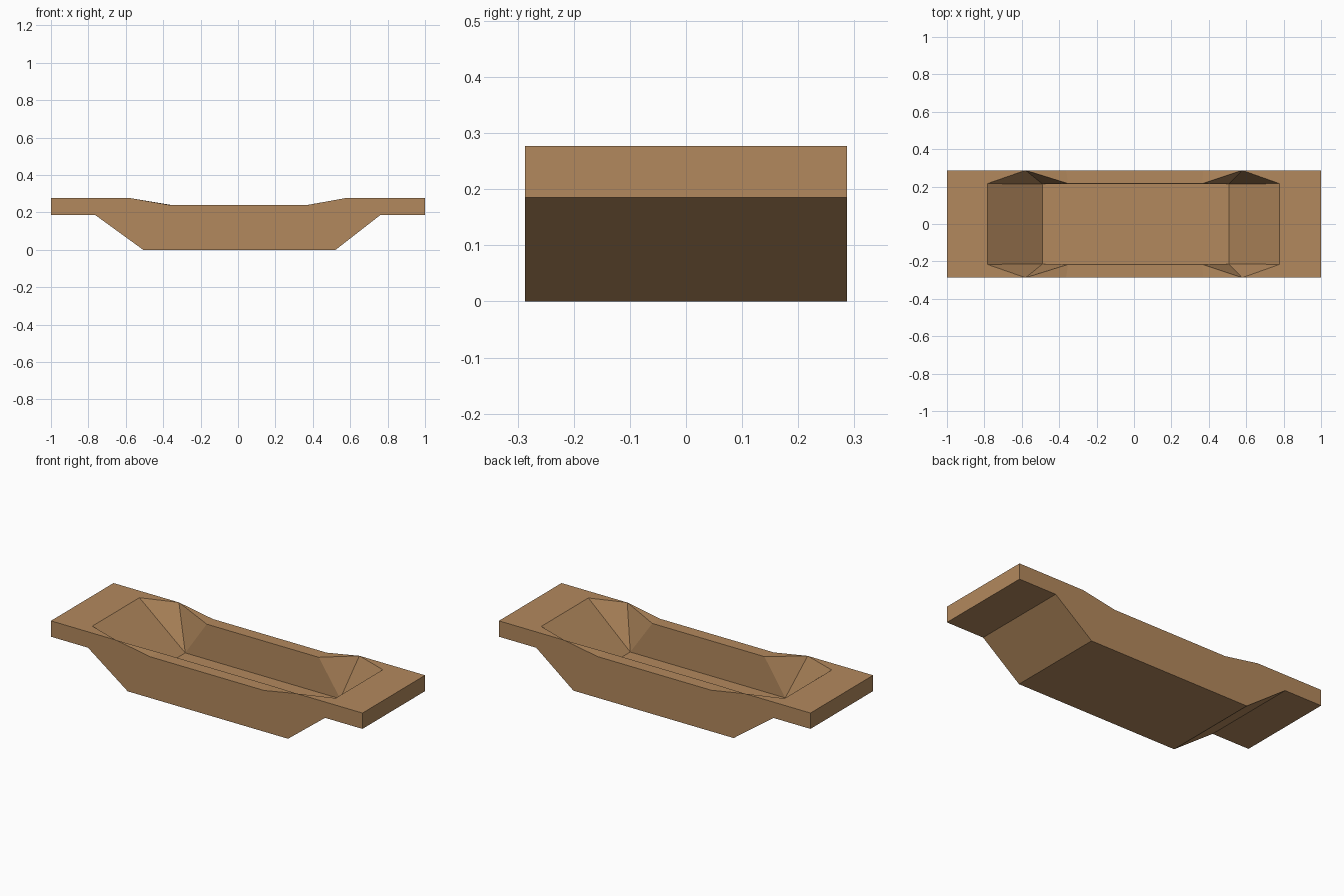
import bpy, bmesh

if "Cube" in bpy.data.objects:
    bpy.data.objects.remove(bpy.data.objects["Cube"])

W = 0.287                      # hull half width
INNER = 0.216                  # cockpit half width
TOP, SHEER, FLOOR = 0.277, 0.239, 0.037

# Side profile (x, z): first six points are the rim, the rest the underside
profile = [(-1, TOP), (-0.58, TOP), (-0.363, SHEER), (0.368, SHEER), (0.578, TOP), (1, TOP),
           (1, 0.185), (0.76, 0.185), (0.522, 0), (-0.507, 0), (-0.762, 0.185), (-1, 0.185)]

bm = bmesh.new()
outer, inner = {}, {}
for s in (-1, 1):
    outer[s] = [bm.verts.new((x, s * W, z)) for x, z in profile]
    # cockpit: left end, left sheer, right sheer, right end, floor left, floor right
    cockpit = [(-0.784, TOP), (-0.352, SHEER), (0.367, SHEER), (0.778, TOP)]
    inner[s] = [bm.verts.new((x, s * INNER, z)) for x, z in cockpit]
    inner[s] += [bm.verts.new((x, s * 0.213, FLOOR)) for x in (-0.488, 0.507)]

for s in (-1, 1):
    o, i = outer[s], inner[s]
    bm.faces.new(o)                                   # hull side
    bm.faces.new((o[2], o[3], i[2], i[1]))            # gunwale
    bm.faces.new((i[1], i[2], i[5], i[4]))            # cockpit side wall
    for a, b, end, sheer, floor in ((1, 2, 0, 1, 4), (4, 3, 3, 2, 5)):
        bm.faces.new((o[a], o[b], i[sheer]))          # rising gunwale
        bm.faces.new((o[a], i[sheer], i[floor]))      # flared wall panels
        bm.faces.new((o[a], i[floor], i[end]))

# Bow, stern and underside
a, b, p, q = outer[-1], outer[1], inner[-1], inner[1]
for k in range(5, 12):
    n = (k + 1) % 12
    bm.faces.new((a[k], a[n], b[n], b[k]))

# End decks, sloped cockpit ends and floor
for tip, lock, end, floor in ((0, 1, 0, 4), (5, 4, 3, 5)):
    bm.faces.new((a[tip], a[lock], p[end], q[end], b[lock], b[tip]))
    bm.faces.new((p[end], p[floor], q[floor], q[end]))
bm.faces.new((p[4], p[5], q[5], q[4]))

bmesh.ops.recalc_face_normals(bm, faces=bm.faces)
mesh = bpy.data.meshes.new("boat_hull")
bm.to_mesh(mesh)
bm.free()

wood = bpy.data.materials.new("light_brown_wood")
wood.diffuse_color = (0.45, 0.25, 0.11, 1)
wood.use_nodes = True
wood.node_tree.nodes["Principled BSDF"].inputs["Base Color"].default_value = wood.diffuse_color
mesh.materials.append(wood)
hull = bpy.data.objects.new("boat_hull", mesh)
bpy.context.collection.objects.link(hull)
